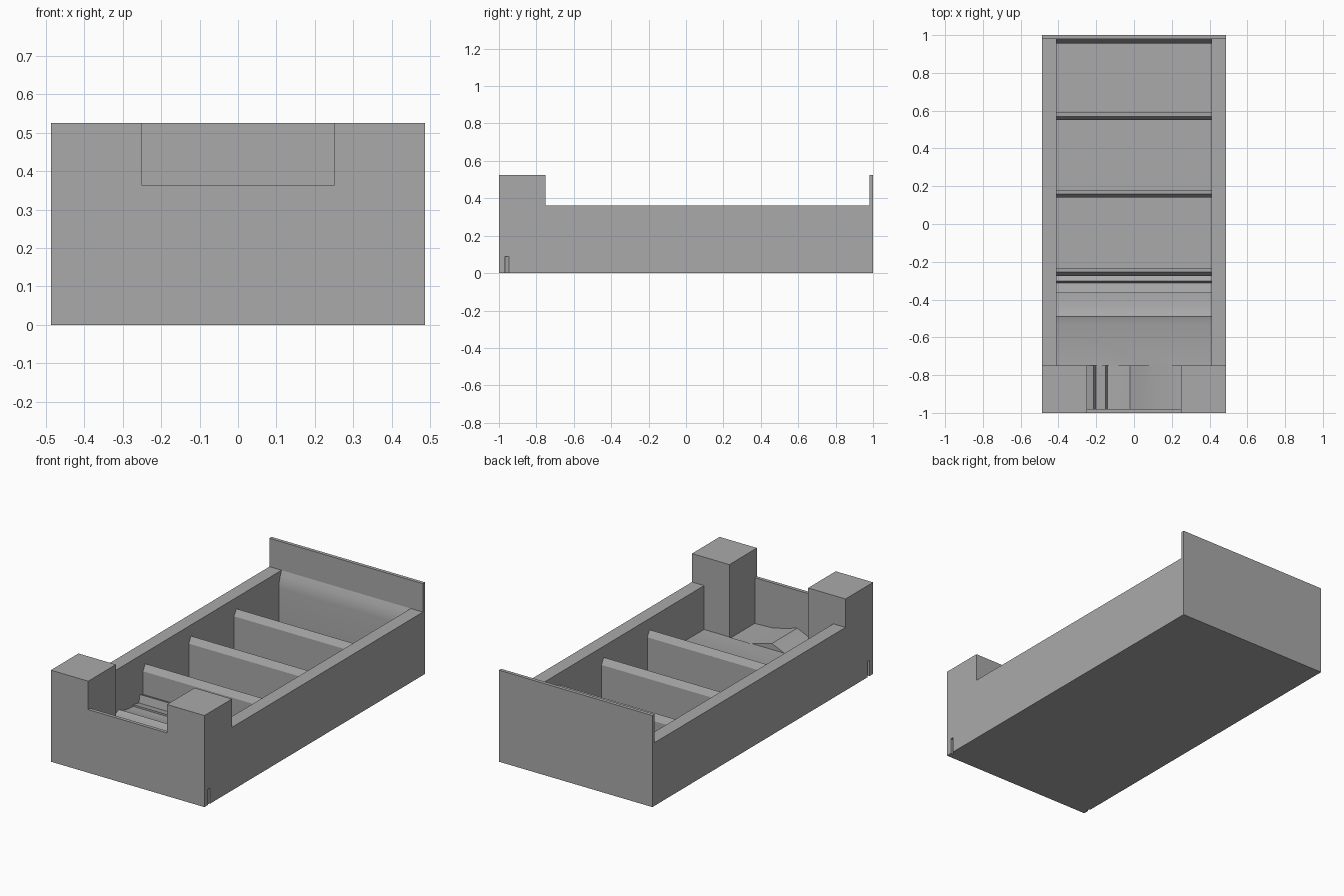
import bpy
import bmesh
import math

if "Cube" in bpy.data.objects:
    bpy.data.objects.remove(bpy.data.objects["Cube"])

grey = bpy.data.materials.new("plain_grey")
grey.diffuse_color = (0.4, 0.4, 0.4, 1)
grey.use_nodes = True
grey.node_tree.nodes["Principled BSDF"].inputs["Base Color"].default_value = grey.diffuse_color

HALF_W, INNER_W, POST_IN = 0.487, 0.41, 0.25
WALL_Z, TOP_Z, FLOOR_Z = 0.362, 0.525, 0.03


def prism(name, profile, axis, lo, hi):
    """Extrude a 2D profile along x (profile in y,z), y (x,z) or z (x,y)."""
    place = {"x": lambda p, t: (t, p[0], p[1]),
             "y": lambda p, t: (p[0], t, p[1]),
             "z": lambda p, t: (p[0], p[1], t)}[axis]
    bm = bmesh.new()
    base = bm.faces.new([bm.verts.new(place(p, lo)) for p in profile])
    ext = bmesh.ops.extrude_face_region(bm, geom=[base])
    shift = place((0, 0), hi - lo)
    bmesh.ops.translate(bm, vec=shift,
                        verts=[g for g in ext["geom"] if isinstance(g, bmesh.types.BMVert)])
    bmesh.ops.recalc_face_normals(bm, faces=bm.faces)
    mesh = bpy.data.meshes.new(name)
    bm.to_mesh(mesh)
    bm.free()
    obj = bpy.data.objects.new(name, mesh)
    bpy.context.collection.objects.link(obj)
    mesh.materials.append(grey)
    return obj


def rect(a0, a1, b0, b1):
    return [(a0, b0), (a1, b0), (a1, b1), (a0, b1)]


def carve(body, cutter):
    mod = body.modifiers.new("carve", "BOOLEAN")
    mod.operation = "DIFFERENCE"
    mod.solver = "EXACT"
    mod.object = cutter
    bpy.context.view_layer.objects.active = body
    bpy.ops.object.modifier_apply(modifier=mod.name)
    bpy.data.objects.remove(cutter)


# Tray body: side outline with tall front posts and a tall thin back panel
tray = prism("tray", [(-1, 0), (1, 0), (1, TOP_Z), (0.98, TOP_Z), (0.98, WALL_Z),
                      (-0.75, WALL_Z), (-0.75, TOP_Z), (-1, TOP_Z)],
             "x", -HALF_W, HALF_W)

# Storage floor: rounded trough and small ridges at the front
floor = [(-0.75, 0.11), (-0.53, 0.113), (-0.49, 0.125)]
for i in range(1, 7):
    a = math.radians(15 * i)
    floor.append((-0.49 + 0.125 * math.sin(a) * i / 6, 0.125 - 0.03 * math.sin(a)))
floor += [(-0.365, 0.105), (-0.313, 0.095), (-0.303, 0.14), (-0.275, 0.13)]

# Three dividers with peaked tops
for y in (-0.255, 0.16, 0.57):
    start = 0.13 if y < 0 else FLOOR_Z
    floor += [(y - 0.02, start), (y - 0.02, 0.262), (y, 0.298),
              (y + 0.02, 0.262), (y + 0.02, FLOOR_Z)]

# Curved ledge below the back panel
floor += [(0.955, FLOOR_Z), (0.955, 0.27), (0.959, 0.30), (0.967, 0.33), (0.98, WALL_Z)]
carve(tray, prism("storage_cutter", floor + [(0.98, 0.7), (-0.75, 0.7)],
                  "x", -INNER_W, INNER_W))

# Ribbed pit between the front posts
pit = [(-0.25, 0.10), (-0.215, 0.13), (-0.20, 0.10), (-0.15, 0.13), (-0.14, 0.10),
       (-0.10, 0.11), (-0.02, 0.145), (0.05, 0.125), (0.13, 0.105), (0.25, 0.10)]
carve(tray, prism("pit_cutter", pit + [(POST_IN, 0.7), (-POST_IN, 0.7)],
                  "y", -0.98, -0.748))

# Low front wall
carve(tray, prism("front_gap_cutter", rect(-POST_IN, POST_IN, WALL_Z, 0.7),
                  "y", -1.1, -0.97))

# Small wedge shaped slot at the bottom of each side
for s in (-1, 1):
    wedge = [(s * 0.50, -0.967), (s * 0.472, -0.967), (s * HALF_W, -0.947), (s * 0.50, -0.947)]
    carve(tray, prism("slot_cutter", wedge, "z", -0.1, 0.09))

# Smooth only the shallow curves
bpy.ops.object.select_all(action="DESELECT")
tray.select_set(True)
bpy.context.view_layer.objects.active = tray
bpy.ops.object.shade_smooth_by_angle(angle=math.radians(20))
